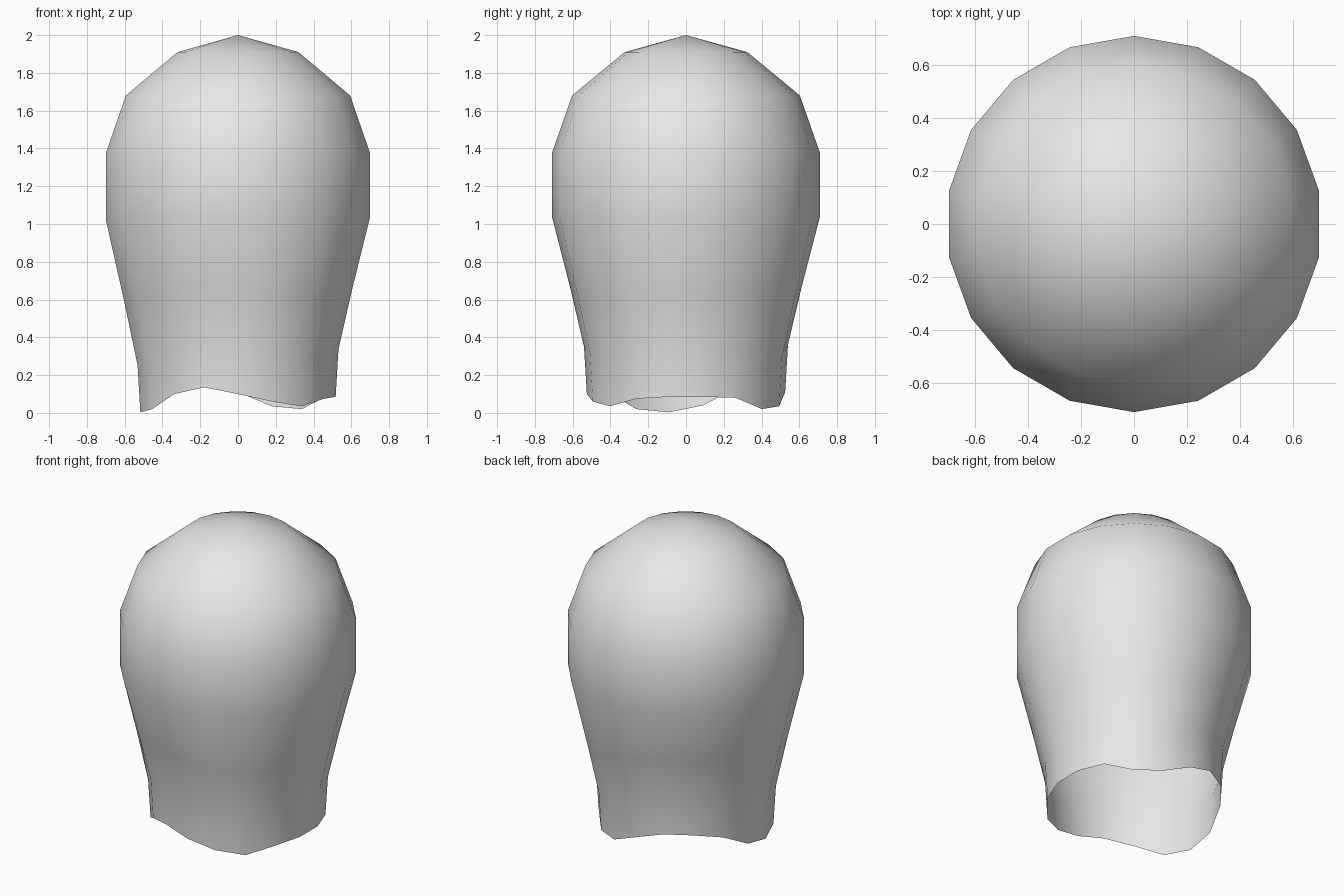
import bpy, bmesh
from math import cos, sin, radians

cube = bpy.data.objects.get("Cube")
if cube:
    bpy.data.objects.remove(cube, do_unlink=True)

# Plain grey surface
grey = bpy.data.materials.new("plain_grey")
grey.use_nodes = True
grey.diffuse_color = (0.8, 0.8, 0.8, 1)
grey.node_tree.nodes["Principled BSDF"].inputs["Base Color"].default_value = grey.diffuse_color

SIDES = 18
# Height of the ragged hem, one value per side, counter-clockwise from +x
HEM = [.085, .08, .02, .035, .11, .165, .165, .13, .04,
       .003, .02, .10, .135, .10, .06, .035, .075, .085]
# Rings from the hem up: radius, height, how strongly the ring follows the hem
RINGS = [(.525, 0, 1), (.54, .25, 1), (.61, .58, .7), (.71, 1.02, .2),
         (.71, 1.375, 0), (.603, 1.68, 0), (.325, 1.91, 0)]

# Open domed shell, a single sheet with a pole on top
bm = bmesh.new()
rows = []
for radius, height, follow in RINGS:
    row = []
    for i, hem in enumerate(HEM):
        a = radians(360 / SIDES * (i + 0.5))
        row.append(bm.verts.new((radius * cos(a), radius * sin(a), height + follow * hem)))
    rows.append(row)
pole = bm.verts.new((0, 0, 2))

for i in range(SIDES):
    j = (i + 1) % SIDES
    for low, high in zip(rows, rows[1:]):
        bm.faces.new((low[i], low[j], high[j], high[i]))
    bm.faces.new((rows[-1][i], rows[-1][j], pole))
for face in bm.faces:
    face.smooth = True

mesh = bpy.data.meshes.new("domed_shell")
bm.to_mesh(mesh)
bm.free()
mesh.materials.append(grey)
shell = bpy.data.objects.new("domed_shell", mesh)
bpy.context.collection.objects.link(shell)
